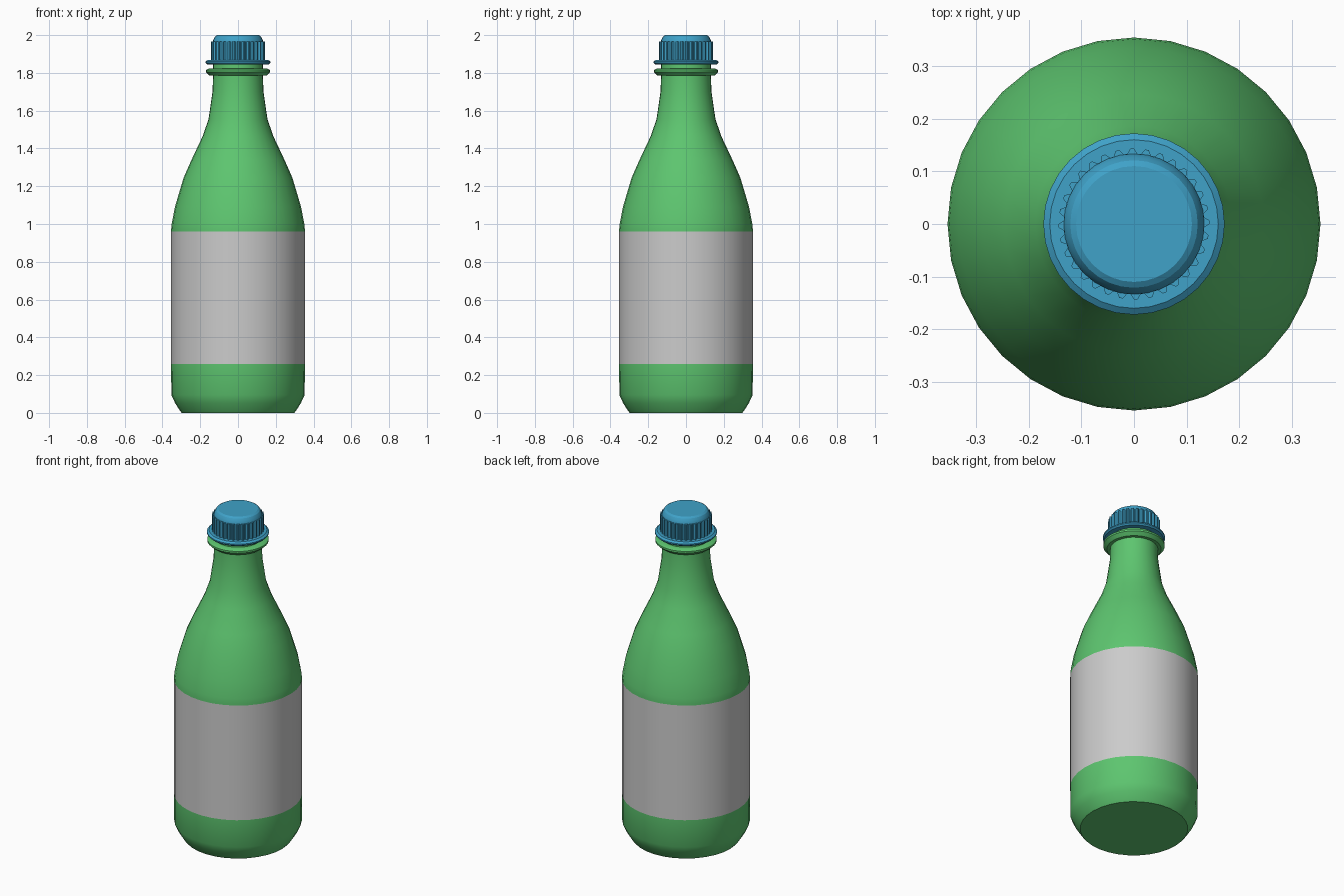
import bpy, bmesh
from math import cos, sin, pi, radians

if "Cube" in bpy.data.objects:
    bpy.data.objects.remove(bpy.data.objects["Cube"])


def material(name, rgb):
    m = bpy.data.materials.new(name)
    m.diffuse_color = (*rgb, 1)
    m.use_nodes = True
    m.node_tree.nodes["Principled BSDF"].inputs["Base Color"].default_value = m.diffuse_color
    return m


def lathe(name, profile, sides, mat=None, cap_start=True, cap_end=True, smooth=40, radius=None):
    """Spin (r, z) points around z; radius(r, i) can vary r around the ring."""
    bm = bmesh.new()
    rings = []
    for r, z in profile:
        ring = []
        for i in range(sides):
            a = 2 * pi * i / sides
            rr = radius(r, i) if radius else r
            ring.append(bm.verts.new((rr * cos(a), rr * sin(a), z)))
        rings.append(ring)
    for lo, hi in zip(rings, rings[1:]):
        for i in range(sides):
            j = (i + 1) % sides
            bm.faces.new((lo[i], lo[j], hi[j], hi[i]))
    if cap_start:
        bm.faces.new(rings[0][::-1])
    if cap_end:
        bm.faces.new(rings[-1])
    mesh = bpy.data.meshes.new(name)
    bm.to_mesh(mesh)
    bm.free()
    ob = bpy.data.objects.new(name, mesh)
    bpy.context.collection.objects.link(ob)
    if mat:
        mesh.materials.append(mat)
    bpy.ops.object.select_all(action='DESELECT')
    ob.select_set(True)
    bpy.context.view_layer.objects.active = ob
    bpy.ops.object.shade_smooth_by_angle(angle=radians(smooth))
    return ob


green = material("bottle_green", (0.11, 0.56, 0.16))
blue = material("cap_blue", (0.05, 0.36, 0.58))

# Bottle body, shoulder and neck
lathe("bottle_body", [
    (0.298, 0.0), (0.308, 0.012), (0.333, 0.052), (0.353, 0.095),
    (0.354, 0.27), (0.354, 0.97), (0.351, 1.0), (0.334, 1.09), (0.288, 1.245),
    (0.246, 1.34), (0.187, 1.465), (0.156, 1.555), (0.135, 1.70),
    (0.132, 1.78), (0.132, 1.85)], 32, green)

# Neck support ring
lathe("neck_ring", [
    (0.128, 1.785), (0.150, 1.785), (0.170, 1.804), (0.170, 1.815),
    (0.155, 1.823), (0.128, 1.823)], 32, green, False, False, 30)

# Label sleeve wrapped round the body
lathe("label", [(0.3545, 0.26), (0.3545, 0.96)], 32, None, False, False)

# Cap: tamper ring, ribbed skirt and bevelled top
lathe("cap_ring", [
    (0.128, 1.845), (0.164, 1.845), (0.172, 1.853), (0.172, 1.860),
    (0.160, 1.869), (0.128, 1.869)], 32, blue, False, False, 30)
RIBS = 32
lathe("cap_skirt", [(0.143, 1.865), (0.143, 1.965)], RIBS * 4, blue, False, True, 20,
      lambda r, i: r if i % 4 < 2 else r - 0.010)
lathe("cap_top", [
    (0.134, 1.96), (0.133, 1.968), (0.127, 1.983), (0.121, 1.993), (0.110, 2.0)],
    32, blue, False, True, 25)
